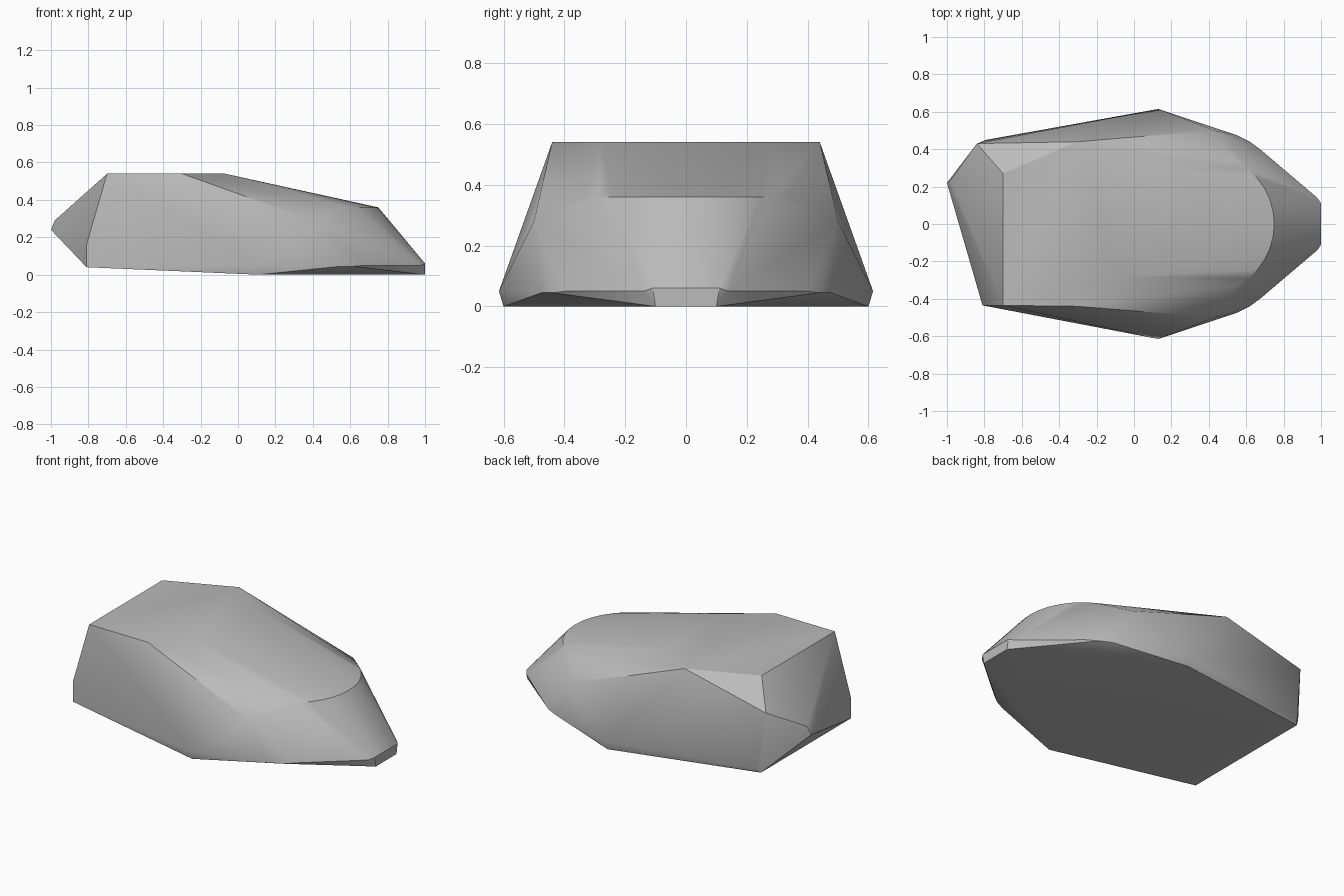
import bpy
import bmesh
import math

cube = bpy.data.objects.get("Cube")
if cube:
    bpy.data.objects.remove(cube)

stone = bpy.data.materials.new("stone_grey")
stone.use_nodes = True
GREY = (0.5, 0.5, 0.5, 1)
stone.diffuse_color = GREY
stone.node_tree.nodes["Principled BSDF"].inputs["Base Color"].default_value = GREY

# Corners shared by both long sides (mirrored in y)
mirrored = [
    (-0.07, 0.28, 0.54), (-0.3, 0.44, 0.54),              # flat top
    (0.43, 0.5, 0.28),                                     # shoulder
    (0.13, 0.615, 0.05), (0.11, 0.6, 0),                   # widest point
    (0.55, 0.475, 0.045), (0.62, 0.44, 0.045), (0.68, 0.395, 0.05),
    (0.98, 0.14, 0.05), (1, 0.11, 0.06), (1, 0.1, 0),      # nose
    (-0.81, 0.435, 0.04),                                  # tail foot
]
# Rounded front rim of the sloping top
for i in range(7):
    a = math.radians(61) * i / 6
    mirrored.append((0.374 + 0.376 * math.cos(a), 0.376 * math.sin(a), 0.36))

# Uneven tail corners
single = [
    (-0.7, -0.435, 0.54), (-0.81, -0.435, 0.16),
    (-0.7, 0.27, 0.54), (-0.84, 0.43, 0.41), (-0.79, 0.45, 0.06),
    (-1, 0.22, 0.24), (-0.98, 0.235, 0.29),
]
points = single + [(x, s * y, z) for x, y, z in mirrored for s in (1, -1)]

# Boulder body as the skin around the corners
bm = bmesh.new()
for p in points:
    bm.verts.new(p)
bmesh.ops.remove_doubles(bm, verts=bm.verts, dist=0.001)
hull = bmesh.ops.convex_hull(bm, input=bm.verts)
loose = {v for v in hull["geom_interior"] + hull["geom_unused"]
         if isinstance(v, bmesh.types.BMVert)}
bmesh.ops.delete(bm, geom=list(loose), context="VERTS")
bmesh.ops.dissolve_limit(bm, angle_limit=math.radians(1), verts=bm.verts, edges=bm.edges)
bmesh.ops.recalc_face_normals(bm, faces=bm.faces)

mesh = bpy.data.meshes.new("boulder")
bm.to_mesh(mesh)
bm.free()
mesh.materials.append(stone)
boulder = bpy.data.objects.new("boulder", mesh)
bpy.context.collection.objects.link(boulder)
bpy.context.view_layer.objects.active = boulder
boulder.select_set(True)
bpy.ops.object.shade_smooth_by_angle(angle=math.radians(30))
